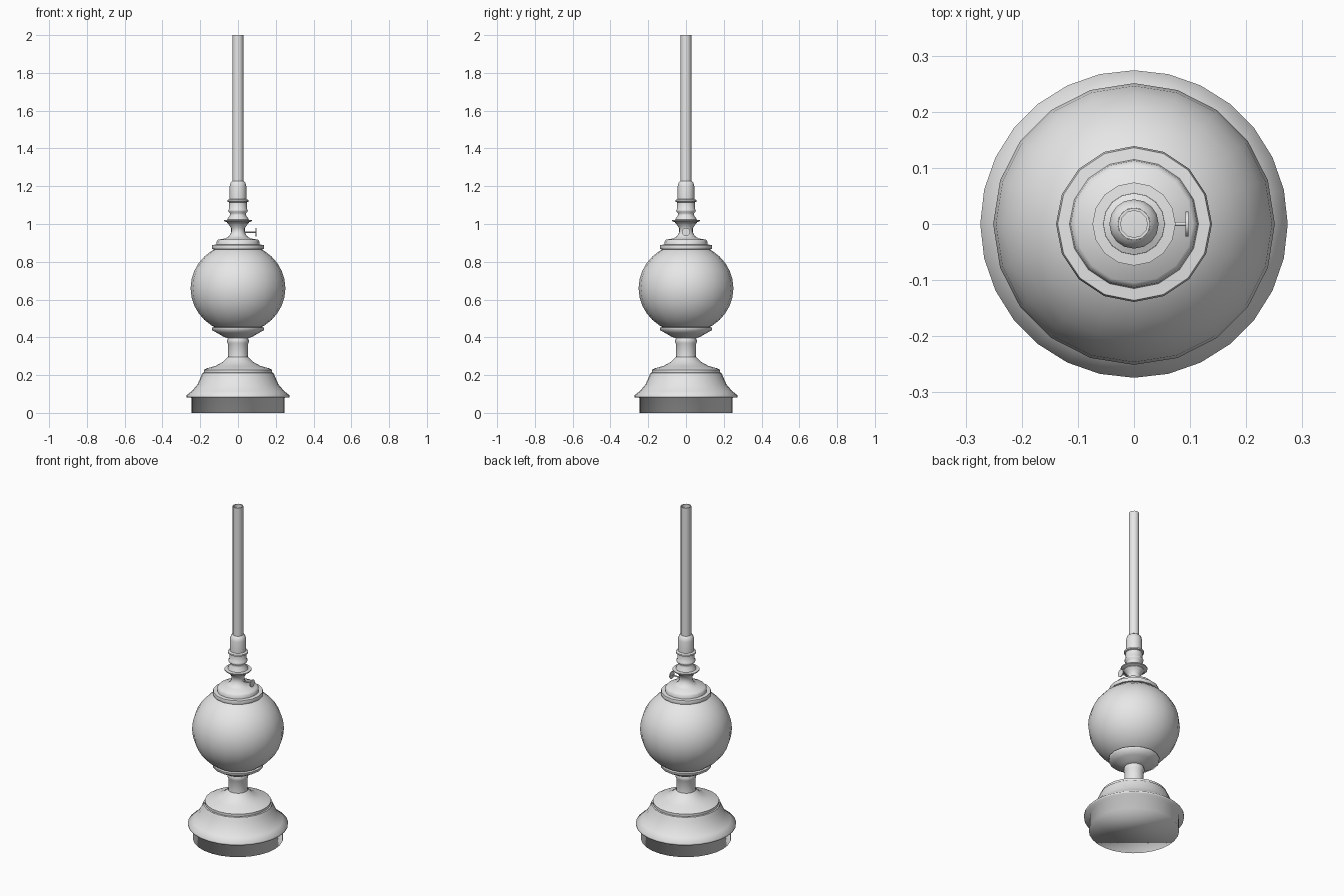
import bpy
import math
from mathutils import Matrix

cube = bpy.data.objects.get("Cube")
if cube:
    bpy.data.objects.remove(cube, do_unlink=True)

metal = bpy.data.materials.new("plain_grey")
metal.use_nodes = True
GREY = (0.8, 0.8, 0.8, 1)
metal.diffuse_color = GREY
metal.node_tree.nodes["Principled BSDF"].inputs["Base Color"].default_value = GREY


def lathe(name, profile, sides, sharp=None, cap_start=False, cap_end=False):
    """Spin a bottom-to-top (radius, height) profile round the z axis."""
    verts, faces = [], []
    for r, z in profile:
        for i in range(sides):
            a = math.tau * i / sides
            verts.append((r * math.cos(a), r * math.sin(a), z))
    for k in range(len(profile) - 1):
        for i in range(sides):
            j = (i + 1) % sides
            a, b = k * sides, (k + 1) * sides
            faces.append((a + i, a + j, b + j, b + i))
    if cap_start:
        faces.append(tuple(reversed(range(sides))))
    if cap_end:
        faces.append(tuple(range(len(verts) - sides, len(verts))))
    mesh = bpy.data.meshes.new(name)
    mesh.from_pydata(verts, [], faces)
    mesh.materials.append(metal)
    mesh.shade_smooth()
    obj = bpy.data.objects.new(name, mesh)
    bpy.context.collection.objects.link(obj)
    if sharp:
        bpy.ops.object.select_all(action="DESELECT")
        obj.select_set(True)
        bpy.context.view_layer.objects.active = obj
        bpy.ops.object.shade_smooth_by_angle(angle=math.radians(sharp))
    return obj


# Foot: plinth, overhanging lip, bell and short stem, softly shaded throughout
lathe("foot", [(0.247, 0), (0.247, 0.08), (0.273, 0.082), (0.274, 0.092),
               (0.245, 0.115), (0.215, 0.15), (0.197, 0.19), (0.188, 0.212)],
      28, cap_start=True)
lathe("foot_shoulder", [(0.188, 0.212), (0.181, 0.214), (0.181, 0.228),
                        (0.165, 0.236), (0.12, 0.248), (0.08, 0.27),
                        (0.055, 0.295)], 24, 60)
lathe("stem", [(0.055, 0.27), (0.053, 0.3), (0.053, 0.365), (0.057, 0.372),
               (0.057, 0.385), (0.052, 0.4)], 16, 60)

# Cup that holds the globe
lathe("globe_cup", [(0.05, 0.395), (0.075, 0.402), (0.105, 0.42),
                    (0.138, 0.438), (0.139, 0.452), (0.12, 0.455)], 16, 60)

# Round reservoir
arc = [math.radians(-90 + 11.25 * k) for k in range(1, 16)]
lathe("reservoir", [(0.251 * math.cos(a), 0.66 + 0.238 * math.sin(a)) for a in arc],
      20, cap_start=True, cap_end=True)

# Stepped cap on the reservoir, running up into the neck
lathe("reservoir_cap", [(0.125, 0.865), (0.136, 0.867), (0.139, 0.878),
                        (0.136, 0.889), (0.115, 0.891), (0.113, 0.908),
                        (0.105, 0.917), (0.065, 0.924), (0.045, 0.938),
                        (0.036, 0.957), (0.036, 0.978), (0.048, 0.995),
                        (0.058, 1.008)], 16, 60)

# Burner with its thin flared disc and ridged sleeve
lathe("burner_disc", [(0.045, 1.005), (0.074, 1.015), (0.074, 1.021),
                      (0.04, 1.024)], 16, 40)
lathe("burner", [(0.058, 1.005), (0.054, 1.03), (0.042, 1.046), (0.042, 1.058),
                 (0.051, 1.066), (0.052, 1.075), (0.047, 1.08), (0.047, 1.115),
                 (0.055, 1.118), (0.055, 1.127), (0.044, 1.132), (0.044, 1.2),
                 (0.039, 1.22), (0.029, 1.228)], 16, 60)

# Tall open chimney tube
lathe("chimney", [(0.029, 1.21), (0.029, 2.0), (0.024, 2.0), (0.024, 1.21)], 12, 50)

# Wick knob on the left: spindle and thin wheel, turned to point along +x
for name, radius, start, end in (("knob_spindle", 0.004, 0.03, 0.095),
                                 ("knob_wheel", 0.022, 0.092, 0.097)):
    part = lathe(name, [(radius, start), (radius, end)], 12, 40, True, True)
    part.data.transform(Matrix.Translation((0, 0, 0.957))
                        @ Matrix.Rotation(math.pi / 2, 4, "Y"))
